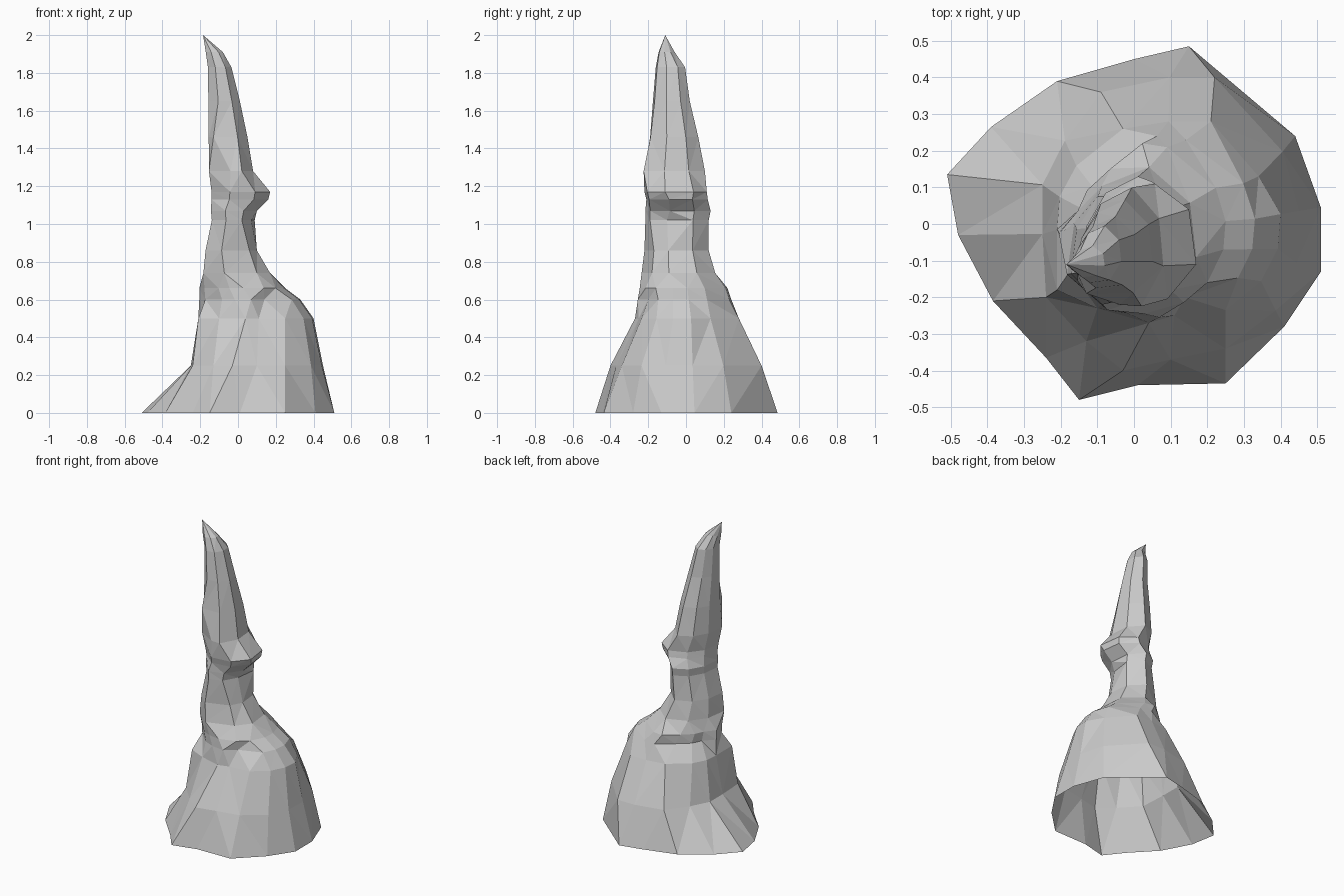
import bpy, bmesh
from mathutils import Vector

cube = bpy.data.objects.get("Cube")
if cube:
    bpy.data.objects.remove(cube)

# Footprint of the rock, counter-clockwise from the left side
FOOT = [Vector(p) for p in (
    (.51, .045), (.44, .24), (.15, .485), (0, .45), (-.21, .39),
    (-.39, .265), (-.51, .135), (-.48, -.03), (-.385, -.21), (-.24, -.365),
    (-.15, -.48), (.01, -.44), (.25, -.435), (.41, -.28), (.51, -.13))]

# Footprint corners that continue up into the slim spire
SPIRE_SIDES = (1, 2, 4, 6, 8, 10, 12, 14)

# Height, then x and y limits of each section above the footprint
SECTIONS = (
    (.25, -.25, .45, -.4, .4),
    (.5, -.21, .4, -.275, .28),
    (.6, -.205, .33, -.255, .24),
    (.66, -.205, .25, -.245, .22),
    (.74, -.2, .17, -.235, .155),
    (.86, -.185, .1, -.22, .12),
    (1.02, -.15, .1, -.215, .12),
    (1.07, -.155, .1, -.215, .13),
    (1.13, -.155, .16, -.21, .115),
    (1.17, -.155, .17, -.22, .11),
    (1.28, -.165, .08, -.24, .1),
    (1.46, -.165, .05, -.2, .065),
    (1.65, -.165, .01, -.175, .02),
    (1.83, -.165, -.035, -.16, -.005),
    (1.91, -.175, -.08, -.145, -.06))
APEX = (-.185, -.11, 2)

# Corners that jut out of or sink into the regular sections
CORNERS = (
    # foot of the rock
    (-.24, -.2, .25), (-.13, -.32, .25), (-.03, -.4, .25), (.1, -.37, .25),
    (.25, -.34, .25), (.22, .4, .25), (-.09, .36, .25),
    # shoulder and the gully beside it
    (-.21, -.18, .5), (-.1, -.23, .5), (.04, -.27, .5), (.11, -.25, .5),
    (.25, -.235, .5), (.21, .28, .5), (.34, .13, .5), (-.03, .26, .5),
    (.14, -.2, .6), (.2, -.16, .66), (.1, -.18, .74), (.06, -.17, .86),
    # notch and overhang
    (.02, -.19, 1.02), (.07, -.1, 1.02), (.03, -.19, 1.07),
    (.15, .04, 1.17), (.17, -.11, 1.17),
    # front edge of the spire
    (-.04, -.22, 1.28), (-.13, -.19, 1.46))


def section(z, x0, x1, y0, y1):
    """Fit the softened footprint to the limits; higher up it has fewer sides."""
    soft = min(1, .4 + z)
    outline = [p.lerp(p.normalized() * .5, soft) for p in FOOT]
    if z > .7:
        outline = [outline[i if i in SPIRE_SIDES else i - 1]
                   for i in range(len(outline))]
    xs, ys = [p.x for p in outline], [p.y for p in outline]

    def fit(v, values, low, high):
        return low + (v - min(values)) / (max(values) - min(values)) * (high - low)

    points = [Vector((fit(p.x, xs, x0, x1), fit(p.y, ys, y0, y1), z))
              for p in outline]
    # The spire is chamfered at its back right
    middle = Vector(((x0 + x1) / 2, (y0 + y1) / 2, z))
    return [p.lerp(middle, .2) if z > .55 and p.x < middle.x and p.y > middle.y
            else p for p in points]


# Loft the sections up to the pointed tip; the underside stays open
bm = bmesh.new()
rings = [[bm.verts.new((p.x, p.y, 0)) for p in FOOT]]
rings += [[bm.verts.new(p) for p in section(*s)] for s in SECTIONS]
count = len(FOOT)
for low, high in zip(rings, rings[1:]):
    for i in range(count):
        j = (i + 1) % count
        bm.faces.new((low[i], low[j], high[j], high[i]))
tip = bm.verts.new(APEX)
for i in range(count):
    bm.faces.new((rings[-1][i], rings[-1][(i + 1) % count], tip))
bmesh.ops.remove_doubles(bm, verts=bm.verts[:], dist=.001)

# Pull the nearest free vertex of the same section to each corner
free = set(bm.verts)
for corner in map(Vector, CORNERS):
    level = [v for v in free if abs(v.co.z - corner.z) < .01]
    nearest = min(level, key=lambda v: (v.co - corner).length)
    nearest.co = corner
    free.remove(nearest)

bmesh.ops.triangulate(bm, faces=bm.faces[:], quad_method='SHORT_EDGE')
bmesh.ops.recalc_face_normals(bm, faces=bm.faces[:])
mesh = bpy.data.meshes.new("rock_spire")
bm.to_mesh(mesh)
bm.free()

# Plain stone colour
stone = bpy.data.materials.new("stone grey")
stone.use_nodes = True
colour = (.6, .6, .6, 1)
stone.diffuse_color = colour
stone.node_tree.nodes["Principled BSDF"].inputs["Base Color"].default_value = colour
mesh.materials.append(stone)

spire = bpy.data.objects.new("rock_spire", mesh)
bpy.context.collection.objects.link(spire)
